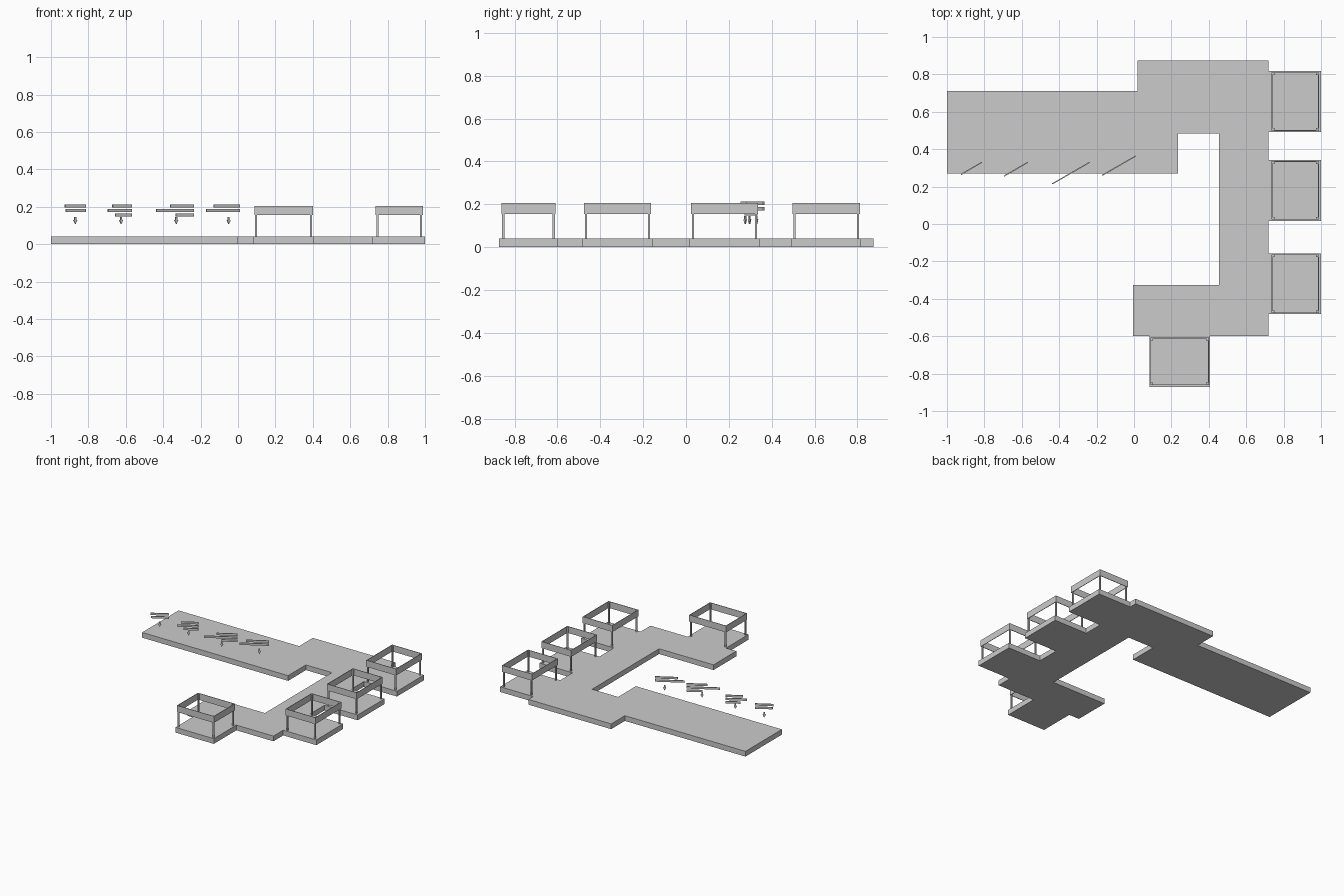
import bpy, bmesh, math
from mathutils import Matrix, Vector

if "Cube" in bpy.data.objects:
    bpy.data.objects.remove(bpy.data.objects["Cube"])


def finish(bm, name, matrix=None):
    bmesh.ops.recalc_face_normals(bm, faces=bm.faces[:])
    mesh = bpy.data.meshes.new(name)
    bm.to_mesh(mesh)
    bm.free()
    ob = bpy.data.objects.new(name, mesh)
    bpy.context.collection.objects.link(ob)
    if matrix:
        ob.matrix_world = matrix
    return ob


def add_box(bm, x0, x1, y0, y1, z0, z1):
    m = Matrix.Translation(((x0 + x1) / 2, (y0 + y1) / 2, (z0 + z1) / 2)) \
        @ Matrix.Diagonal((x1 - x0, y1 - y0, z1 - z0, 1))
    bmesh.ops.create_cube(bm, size=1, matrix=m)


def add_prism(bm, points, offset):
    face = bm.faces.new([bm.verts.new(p) for p in points])
    ext = bmesh.ops.extrude_face_region(bm, geom=[face])
    verts = [g for g in ext["geom"] if isinstance(g, bmesh.types.BMVert)]
    bmesh.ops.translate(bm, verts=verts, vec=Vector(offset))


FLOOR = 0.04

# Walkway slab: one stepped outline, extruded
outline = [(-1, .27), (.235, .27), (.235, .485), (.455, .485), (.455, -.325),
           (-.005, -.325), (-.005, -.60), (.72, -.60), (.72, .875),
           (.02, .875), (.02, .71), (-1, .71)]
bm = bmesh.new()
add_prism(bm, [(x, y, 0) for x, y in outline], (0, 0, FLOOR))
finish(bm, "walkway_floor")


def booth(name, base, frame):
    # Base slab
    bm = bmesh.new()
    add_box(bm, *base, 0, FLOOR)
    finish(bm, name + "_base")
    # Corner posts just inside the fascia
    x0, x1, y0, y1 = frame
    t, p = 0.004, 0.010
    bm = bmesh.new()
    for x in (x0 + t, x1 - t - p):
        for y in (y0 + t, y1 - t - p):
            add_box(bm, x, x + p, y, y + p, FLOOR, 0.202)
    finish(bm, name + "_posts")
    # Open fascia ring
    bm = bmesh.new()
    rings = []
    for d, z in ((0, .155), (0, .205), (t, .205), (t, .155)):
        rings.append([bm.verts.new(c) for c in (
            (x0 + d, y0 + d, z), (x1 - d, y0 + d, z),
            (x1 - d, y1 - d, z), (x0 + d, y1 - d, z))])
    for i in range(4):
        a, b = rings[i], rings[(i + 1) % 4]
        for j in range(4):
            k = (j + 1) % 4
            bm.faces.new((a[j], a[k], b[k], b[j]))
    finish(bm, name + "_fascia")


# Three booths along the right side, one at the front
for i, (y0, y1) in enumerate(((-.482, -.157), (.017, .342), (.492, .817))):
    booth(f"side_booth_{i + 1}", (.72, 1, y0, y1),
          (.736, .988, y0 + .006, y1 - .006))
booth("front_booth", (.082, .406, -.872, -.60), (.087, .40, -.862, -.608))


# Hanging signs: blank strips aligned at the right end, with an arrow below
def sign(name, right_x, right_y, widths, arrow_x):
    ang = math.radians(30)
    c = math.cos(ang)
    m = Matrix.Translation((right_x, right_y, 0)) @ Matrix.Rotation(ang, 4, 'Z')
    bm = bmesh.new()
    for i, w in enumerate(widths):
        z = 0.204 - i * 0.024
        add_box(bm, -w / c, 0, -.003, .003, z - .008, z + .008)
    finish(bm, name + "_strips", m)
    bm = bmesh.new()
    a = (arrow_x - right_x) / c
    prof = [(0, .107), (.011, .128), (.005, .131), (.005, .146),
            (-.005, .146), (-.005, .131), (-.011, .128)]
    add_prism(bm, [(a + x, -.003, z) for x, z in prof], (0, .006, 0))
    finish(bm, name + "_arrow", m)


sign("sign_1", -.813, .330, (.112, .108), -.870)
sign("sign_2", -.567, .330, (.104, .128, .090), -.625)
sign("sign_3", -.237, .330, (.125, .200, .095), -.330)
sign("sign_4", .008, .363, (.137, .178), -.050)
